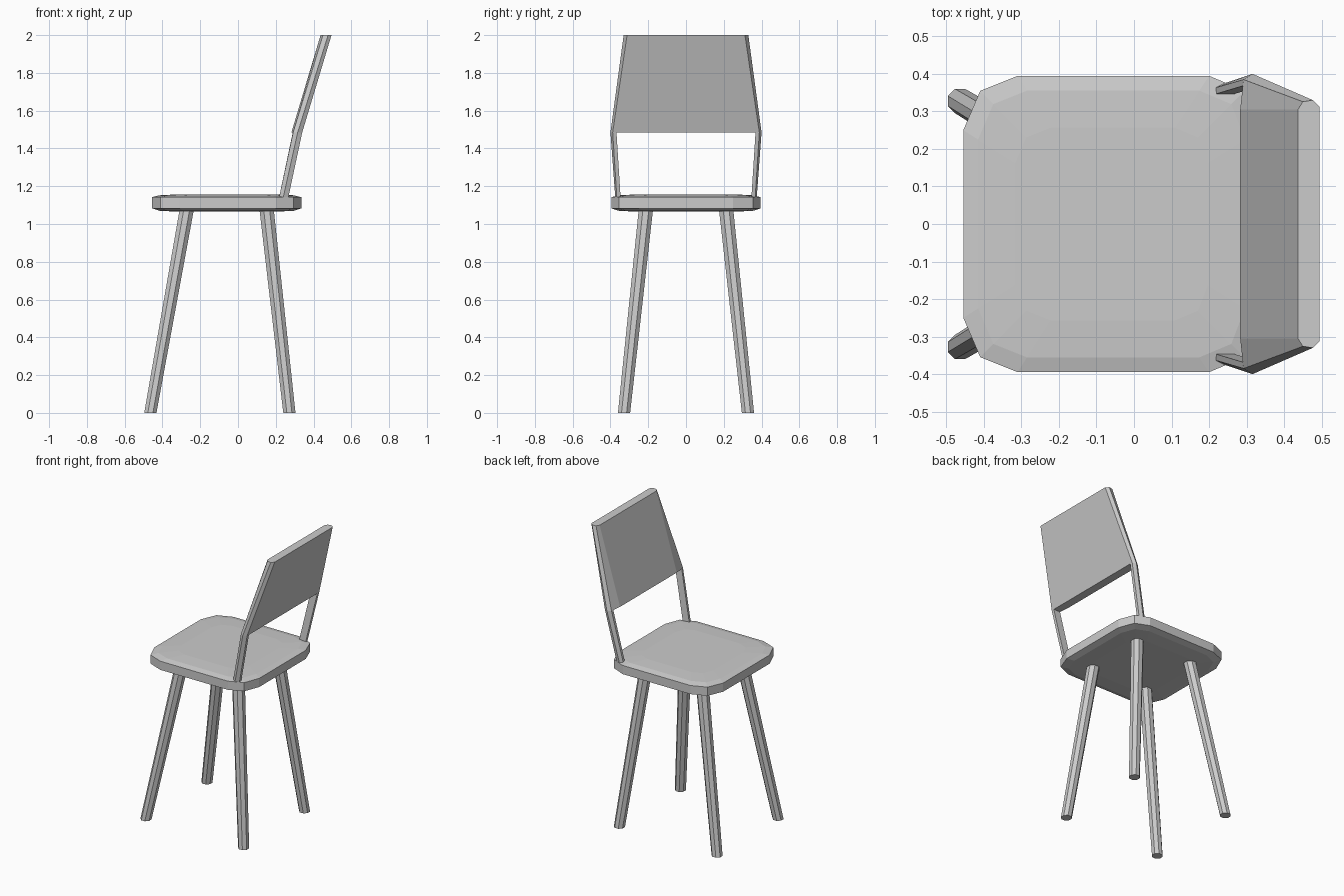
import bpy, bmesh
from math import cos, sin, pi

if "Cube" in bpy.data.objects:
    bpy.data.objects.remove(bpy.data.objects["Cube"])


def loft(name, rings):
    """Skin a list of equal-length closed rings and cap both ends."""
    bm = bmesh.new()
    rows = [[bm.verts.new(p) for p in ring] for ring in rings]
    n = len(rows[0])
    for a, b in zip(rows, rows[1:]):
        for i in range(n):
            j = (i + 1) % n
            bm.faces.new((a[i], a[j], b[j], b[i]))
    bm.faces.new(rows[0][::-1])
    bm.faces.new(rows[-1])
    bmesh.ops.recalc_face_normals(bm, faces=bm.faces[:])
    mesh = bpy.data.meshes.new(name)
    bm.to_mesh(mesh)
    bm.free()
    ob = bpy.data.objects.new(name, mesh)
    bpy.context.collection.objects.link(ob)
    return ob


# Seat: chamfered outline with slightly domed top and underside
half = [(0.335, 0.25), (0.295, 0.355), (0.20, 0.395),
        (-0.31, 0.395), (-0.41, 0.355), (-0.455, 0.25)]
outline = half + [(x, -y) for x, y in reversed(half)]


def seat_ring(scale, z):
    cx = -0.06
    return [(cx + (x - cx) * scale, y * scale, z) for x, y in outline]


loft("seat", [seat_ring(s, z) for s, z in (
    (0.65, 1.065), (0.9, 1.07), (1.0, 1.083),
    (1.0, 1.142), (0.9, 1.152), (0.65, 1.157))])


# Legs: splayed, tapered octagonal rods
def leg_ring(x, y, z, r):
    return [(x + r * cos(pi / 8 + k * pi / 4), y + r * sin(pi / 8 + k * pi / 4), z)
            for k in range(8)]


for side, s in (("left", 1), ("right", -1)):
    for name, foot_x, top_x in (("front", -0.464, -0.269), ("rear", 0.272, 0.150)):
        loft(f"{name}_leg_{side}", [leg_ring(foot_x, s * 0.328, 0, 0.035),
                                    leg_ring(top_x, s * 0.211, 1.09, 0.041)])

    # Back posts: slim bars rising from the seat to the backrest
    low = [(0.213, 0.345), (0.213, 0.362), (0.235, 0.373), (0.262, 0.365), (0.262, 0.345)]
    high = [(0.290, 0.368), (0.292, 0.385), (0.316, 0.40), (0.340, 0.388), (0.340, 0.368)]
    loft(f"back_post_{side}", [[(x, s * y, 1.12) for x, y in low],
                               [(x, s * y, 1.485) for x, y in high]])


# Backrest: leaning tapered panel with chamfered sides
def panel_ring(profile, z):
    pts = profile + [(x, -y) for x, y in reversed(profile)]
    return [(x, y, z) for x, y in pts]


loft("backrest", [
    panel_ring([(0.283, 0.305), (0.292, 0.385), (0.316, 0.40), (0.340, 0.388)], 1.485),
    panel_ring([(0.437, 0.305), (0.450, 0.326), (0.477, 0.33), (0.495, 0.312)], 2.0)])
